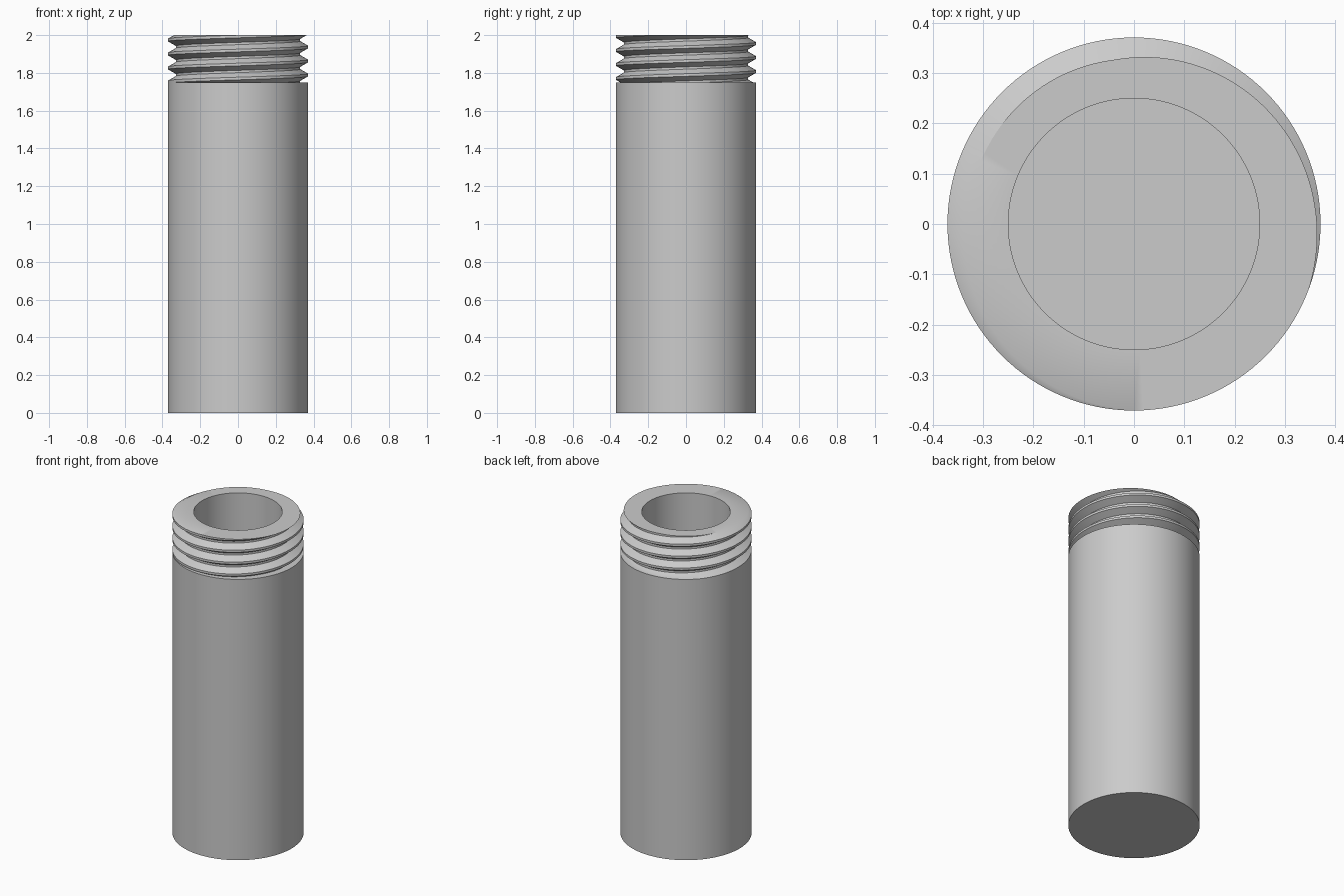
import bpy, bmesh, math

if "Cube" in bpy.data.objects:
    bpy.data.objects.remove(bpy.data.objects["Cube"])

R, ROOT, BORE = 0.371, 0.329, 0.25      # body, thread root and bore radii
TOP, SHOULDER, FLOOR = 2.0, 1.75, 0.12  # heights
PITCH, CREST_Z = 0.0741, 1.937          # thread pitch, crest height at angle 0
CREST_HALF, ROOT_HALF = 0.007, 0.006    # half widths of crest and root flats
SEGMENTS = 128


def thread_radius(z, crest):
    """Radius of the trapezoid thread at height z, given one crest height."""
    d = abs((z - crest + PITCH / 2) % PITCH - PITCH / 2)
    t = (d - CREST_HALF) / (PITCH / 2 - ROOT_HALF - CREST_HALF)
    return R + (ROOT - R) * min(1, max(0, t))


def wall_section(angle):
    """Radius and height points from the base centre, over the wall, to the bore floor."""
    points = [(0, 0), (R, 0), (R, SHOULDER)]
    crest = CREST_Z + PITCH * angle / math.tau
    knots = (-PITCH / 2 + ROOT_HALF, -CREST_HALF, CREST_HALF, PITCH / 2 - ROOT_HALF)
    for turn in range(-5, 3):
        for k in knots:
            z = min(TOP, max(SHOULDER, crest + turn * PITCH + k))
            points.append((thread_radius(z, crest), z))
    return points + [(BORE, TOP), (BORE, FLOOR), (0, FLOOR)]


# Threaded tube: sections skinned around the axis, the thread rising one pitch per turn
bm = bmesh.new()
columns = []
for i in range(SEGMENTS + 1):
    a = math.tau * i / SEGMENTS
    columns.append([bm.verts.new((r * math.cos(a), r * math.sin(a), z))
                    for r, z in wall_section(a)])
for left, right in zip(columns, columns[1:]):
    for j in range(len(left) - 1):
        bm.faces.new((left[j], right[j], right[j + 1], left[j + 1]))
bmesh.ops.remove_doubles(bm, verts=bm.verts, dist=1e-5)
bmesh.ops.recalc_face_normals(bm, faces=bm.faces)

mesh = bpy.data.meshes.new("threaded_tube")
bm.to_mesh(mesh)
bm.free()
tube = bpy.data.objects.new("threaded_tube", mesh)
bpy.context.collection.objects.link(tube)

grey = bpy.data.materials.new("light_grey")
grey.diffuse_color = (0.6, 0.6, 0.6, 1)
grey.use_nodes = True
grey.node_tree.nodes["Principled BSDF"].inputs["Base Color"].default_value = grey.diffuse_color
mesh.materials.append(grey)

# Smooth round walls, crisp thread and rim edges
bpy.context.view_layer.objects.active = tube
tube.select_set(True)
bpy.ops.object.shade_smooth_by_angle(angle=math.radians(30))
